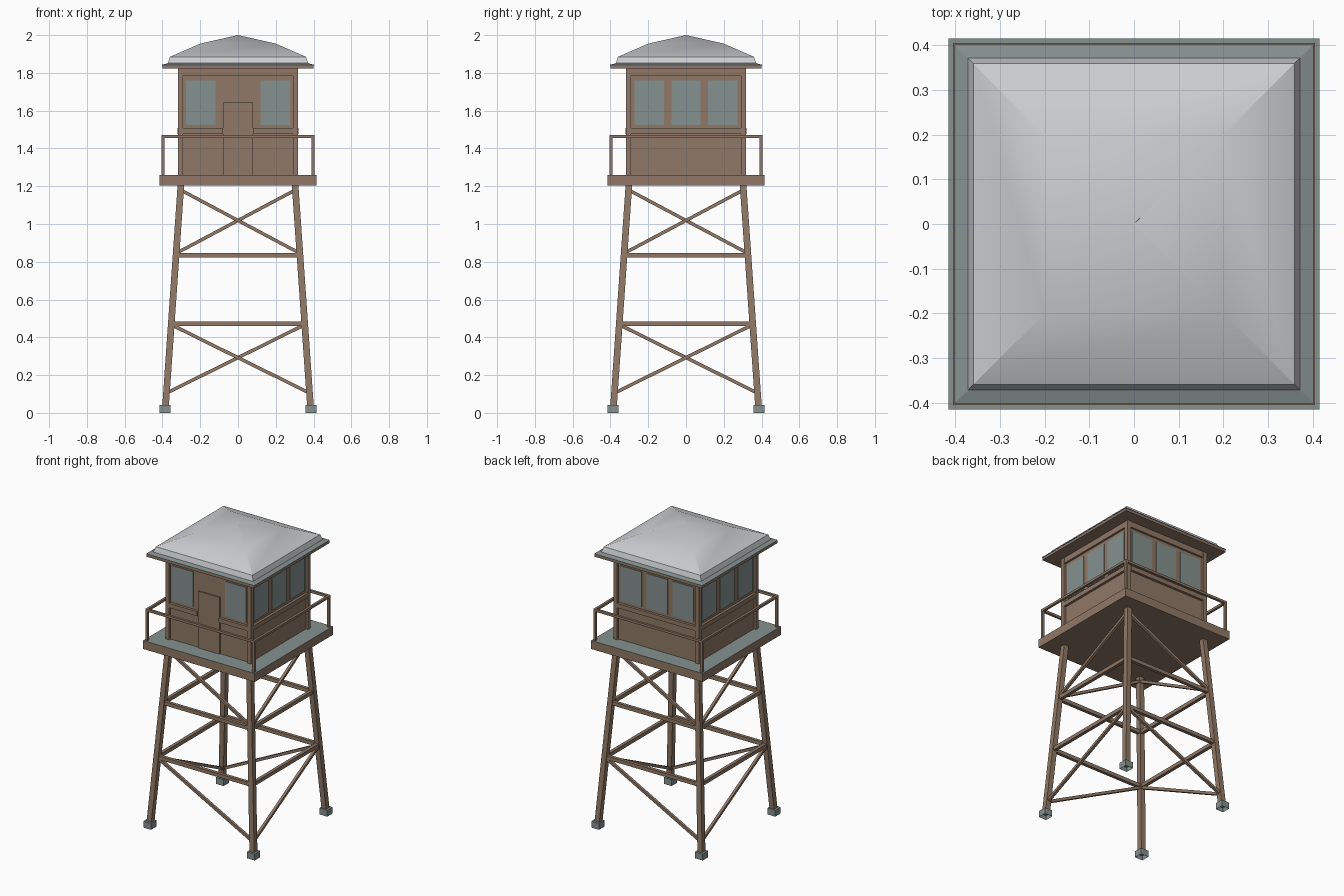
import bpy
import bmesh
import math
from mathutils import Matrix, Vector

cube = bpy.data.objects.get("Cube")
if cube:
    bpy.data.objects.remove(cube, do_unlink=True)


def material(name, color):
    m = bpy.data.materials.new(name)
    m.use_nodes = True
    rgba = (*color, 1)
    m.diffuse_color = rgba
    node = next(n for n in m.node_tree.nodes if n.type == 'BSDF_PRINCIPLED')
    node.inputs["Base Color"].default_value = rgba
    return m


WOOD = material("brown wood", (0.28, 0.19, 0.135))
GREY = material("green grey", (0.235, 0.285, 0.275))
SNOW = material("pale snow", (0.60, 0.61, 0.63))


def finish(name, bm, *mats):
    bmesh.ops.recalc_face_normals(bm, faces=bm.faces)
    me = bpy.data.meshes.new(name)
    bm.to_mesh(me)
    bm.free()
    for m in mats:
        me.materials.append(m)
    ob = bpy.data.objects.new(name, me)
    bpy.context.collection.objects.link(ob)
    return ob


def prism(bm, start, end, a, b):
    """Rectangle with half-sides a and b swept from start to end."""
    rings = []
    for p in (Vector(start), Vector(end)):
        a_, b_ = Vector(a), Vector(b)
        rings.append([bm.verts.new(p + o) for o in (a_ + b_, b_ - a_, -a_ - b_, a_ - b_)])
    lo, hi = rings
    bm.faces.new(lo)
    bm.faces.new(hi)
    for i in range(4):
        j = (i + 1) % 4
        bm.faces.new((lo[i], lo[j], hi[j], hi[i]))


def box(bm, x0, x1, y0, y1, z0, z1):
    cx, cy = (x0 + x1) / 2, (y0 + y1) / 2
    prism(bm, (cx, cy, z0), (cx, cy, z1), ((x1 - x0) / 2, 0, 0), (0, (y1 - y0) / 2, 0))


def square(bm, r, z0, z1):
    box(bm, -r, r, -r, r, z0, z1)


def turned(bm, first, k):
    """Turn the vertices added since index first by k quarter turns."""
    bmesh.ops.rotate(bm, verts=list(bm.verts)[first:], cent=(0, 0, 0),
                     matrix=Matrix.Rotation(k * math.pi / 2, 3, 'Z'))


def four_sides(build, name, mat):
    """Repeat a front-side part on all four sides; build gets the side index."""
    bm = bmesh.new()
    for k in range(4):
        first = len(bm.verts)
        build(bm, k)
        turned(bm, first, k)
    return finish(name, bm, mat)


def leg_radius(z):
    return 0.386 - 0.07 * z


CORNERS = [(sx, sy) for sx in (-1, 1) for sy in (-1, 1)]
DECK_Z, DECK_TOP, EAVE_Z = 1.203, 1.26, 1.822

# Footings, hollow underneath
bm = bmesh.new()
for sx, sy in CORNERS:
    cx, cy = sx * 0.386, sy * 0.386
    box(bm, cx - 0.029, cx + 0.029, cy - 0.029, cy + 0.029, 0, 0.043)
bottoms = [f for f in bm.faces if f.calc_center_median().z < 0.001]
bmesh.ops.inset_individual(bm, faces=bottoms, thickness=0.013)
bmesh.ops.translate(bm, verts=[v for f in bottoms for v in f.verts], vec=(0, 0, 0.03))
finish("footings", bm, GREY)

# Sloping legs
bm = bmesh.new()
for sx, sy in CORNERS:
    lo, hi = leg_radius(0.035), leg_radius(DECK_Z)
    prism(bm, (sx * lo, sy * lo, 0.035), (sx * hi, sy * hi, DECK_Z + 0.01),
          (0.0175, 0, 0), (0, 0.0175, 0))
finish("legs", bm, WOOD)


# Horizontal girts and a single diagonal per bay, alternating around the tower
def girts(bm, k):
    for z in (0.472, 0.834):
        r = leg_radius(z)
        prism(bm, (-r, -r, z), (r, -r, z), (0, 0.011, 0), (0, 0, 0.0125))


def diagonals(bm, k):
    s = -1 if k % 2 == 0 else 1
    for low, high in ((0.105, 0.467), (0.845, 1.18)):
        a, b = leg_radius(high), leg_radius(low)
        prism(bm, (s * a, -a, high), (-s * b, -b, low), (0, 0.009, 0), (0, 0, 0.01))


four_sides(girts, "leg_girts", WOOD)
four_sides(diagonals, "leg_diagonals", WOOD)

# Deck with a grey walking surface
bm = bmesh.new()
square(bm, 0.416, DECK_Z, DECK_TOP)
deck = finish("deck", bm, WOOD, GREY)
for p in deck.data.polygons:
    p.material_index = 1 if p.normal.z > 0.9 else 0


# Railing
def railing(bm, k):
    box(bm, -0.406, -0.39, -0.406, -0.39, DECK_TOP, 1.456)
    box(bm, -0.406, 0.39, -0.406, -0.39, 1.456, 1.472)


four_sides(railing, "railing", WOOD)

# Cabin walls
bm = bmesh.new()
square(bm, 0.303, DECK_TOP, EAVE_Z)
finish("cabin_walls", bm, WOOD)


# Corner posts, top beam and sill
def frame(bm, k):
    box(bm, -0.318, -0.29, -0.318, -0.29, DECK_TOP, EAVE_Z)
    box(bm, -0.29, 0.29, -0.316, -0.30, 1.783, EAVE_Z)
    spans = ((-0.29, -0.08), (0.08, 0.29)) if k == 0 else ((-0.29, 0.29),)
    for x0, x1 in spans:
        box(bm, x0, x1, -0.32, -0.30, 1.477, 1.507)


four_sides(frame, "cabin_frame", WOOD)


# Window panes: two beside the door, three on every other side
def windows(bm, k):
    for cx in ((-0.198, 0.198) if k == 0 else (-0.194, 0, 0.194)):
        box(bm, cx - 0.078, cx + 0.078, -0.308, -0.302, 1.525, 1.76)


four_sides(windows, "window_panes", GREY)

# Door
bm = bmesh.new()
box(bm, -0.08, 0.08, -0.311, -0.302, DECK_TOP, 1.642)
finish("door", bm, WOOD)

# Eave board
bm = bmesh.new()
square(bm, 0.40, EAVE_Z, 1.84)
finish("eave_board", bm, WOOD)


# Stepped square roof shapes from (half width, height) profiles
def hipped(name, profile, mat):
    bm = bmesh.new()
    rings = [[bm.verts.new((sx * r, sy * r, z)) for sx, sy in ((-1, -1), (1, -1), (1, 1), (-1, 1))]
             for r, z in profile]
    bm.faces.new(rings[0])
    bm.faces.new(rings[-1])
    for lo, hi in zip(rings, rings[1:]):
        for i in range(4):
            j = (i + 1) % 4
            bm.faces.new((lo[i], lo[j], hi[j], hi[i]))
    bmesh.ops.remove_doubles(bm, verts=bm.verts, dist=0.001)
    return finish(name, bm, mat)


hipped("roof_sheet", [(0.402, 1.839), (0.402, 1.843), (0.365, 1.853)], GREY)
snow = hipped("roof_snow", [(0.373, 1.848), (0.36, 1.885), (0.2, 1.955), (0.0004, 2.0)], SNOW)
bpy.ops.object.select_all(action='DESELECT')
snow.select_set(True)
bpy.context.view_layer.objects.active = snow
bpy.ops.object.shade_smooth_by_angle(angle=math.radians(30))
